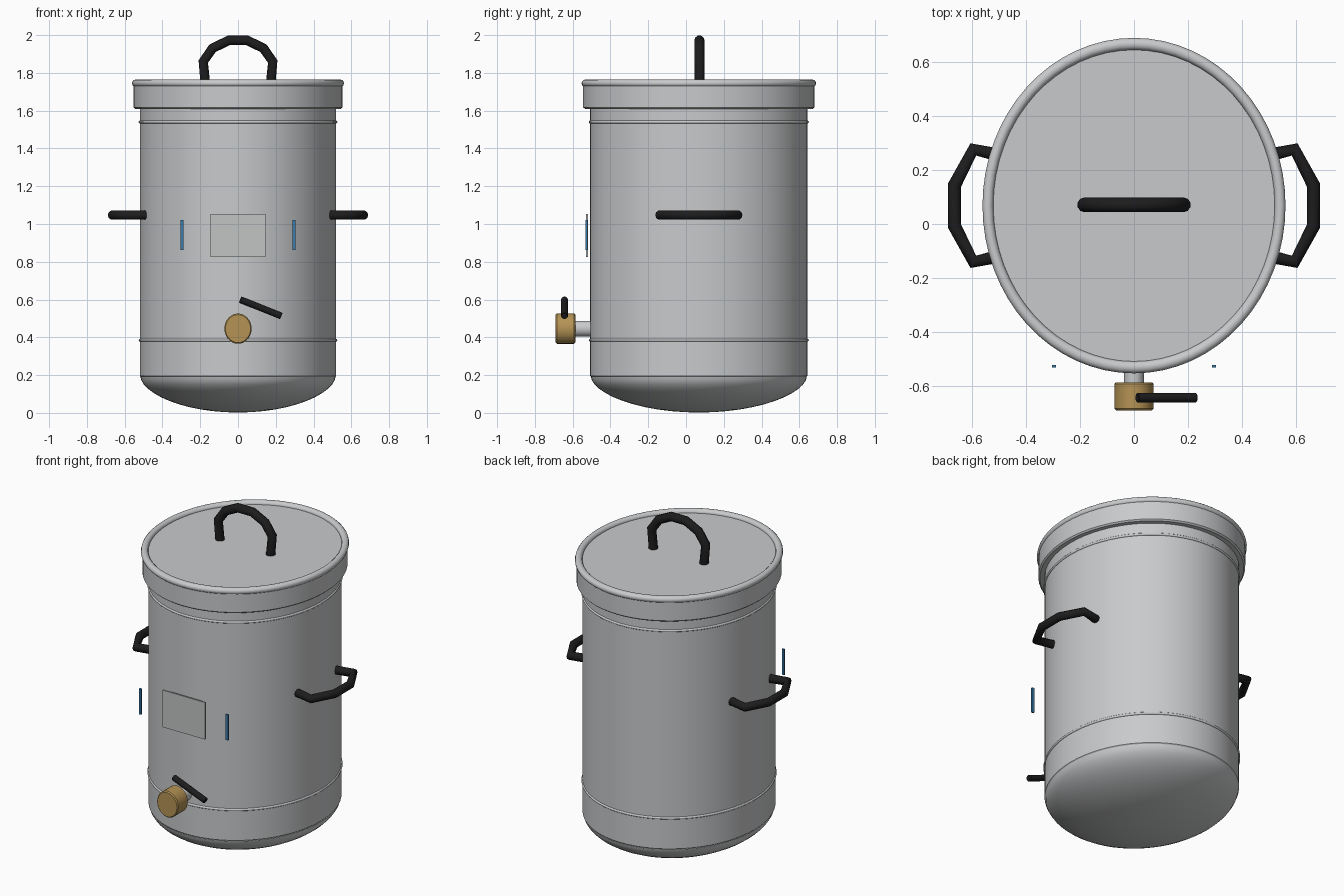
import bpy, bmesh, math
from mathutils import Vector, Matrix

if "Cube" in bpy.data.objects:
    bpy.data.objects.remove(bpy.data.objects["Cube"])

CY = 0.068      # centre of the pot in y
SQUASH = 1.107  # pot is slightly longer in y than in x


def material(name, rgb):
    m = bpy.data.materials.new(name)
    m.use_nodes = True
    m.diffuse_color = (*rgb, 1)
    m.node_tree.nodes["Principled BSDF"].inputs["Base Color"].default_value = (*rgb, 1)
    return m


STEEL = material("steel", (0.58, 0.59, 0.60))
PLATE = material("plate_grey", (0.54, 0.56, 0.55))
BLACK = material("black_grip", (0.012, 0.012, 0.013))
BRASS = material("brass", (0.46, 0.29, 0.09))
BLUE = material("blue", (0.04, 0.20, 0.42))


def finish(name, bm, mat):
    bmesh.ops.recalc_face_normals(bm, faces=bm.faces)
    mesh = bpy.data.meshes.new(name)
    bm.to_mesh(mesh)
    bm.free()
    mesh.materials.append(mat)
    ob = bpy.data.objects.new(name, mesh)
    bpy.context.collection.objects.link(ob)
    bpy.ops.object.select_all(action="DESELECT")
    ob.select_set(True)
    bpy.context.view_layer.objects.active = ob
    bpy.ops.object.shade_smooth_by_angle(angle=math.radians(35))
    return ob


def lathe(name, profile, mat, matrix, closed=False, steps=64):
    """Spin an (r, z) profile about z, then place it with the matrix."""
    bm = bmesh.new()
    vs = [bm.verts.new((r, 0, z)) for r, z in profile]
    pairs = list(zip(vs, vs[1:])) + ([(vs[-1], vs[0])] if closed else [])
    edges = [bm.edges.new(p) for p in pairs]
    bmesh.ops.spin(bm, geom=vs + edges, cent=(0, 0, 0), axis=(0, 0, 1),
                   angle=math.tau, steps=steps, use_duplicate=False)
    bmesh.ops.remove_doubles(bm, verts=bm.verts, dist=1e-5)
    bm.transform(matrix)
    return finish(name, bm, mat)


def ring(name, major, minor, z, mat):
    turns = [math.tau * i / 12 for i in range(12)]
    prof = [(major + minor * math.cos(a), z + minor * math.sin(a)) for a in turns]
    return lathe(name, prof, mat, POT, closed=True)


def rod(name, start, end, radius, mat, bevel=0.004, squeeze=1.0):
    """Capped cylinder with softened rims between two points."""
    a, b = Vector(start), Vector(end)
    n = (b - a).length
    prof = [(0, 0), (radius - bevel, 0), (radius, bevel),
            (radius, n - bevel), (radius - bevel, n), (0, n)]
    turn = (b - a).to_track_quat("Z", "Y").to_matrix().to_4x4()
    place = Matrix.Translation(a) @ Matrix.Diagonal((squeeze, 1, 1, 1)) @ turn
    return lathe(name, prof, mat, place, steps=32)


def tube(name, points, radius, mat):
    """Bent grip made from a bevelled poly curve."""
    cu = bpy.data.curves.new(name, "CURVE")
    cu.dimensions = "3D"
    cu.bevel_depth = radius
    cu.bevel_resolution = 3
    cu.use_fill_caps = True
    sp = cu.splines.new("POLY")
    sp.points.add(len(points) - 1)
    for p, co in zip(sp.points, points):
        p.co = (*co, 1)
    cu.materials.append(mat)
    ob = bpy.data.objects.new(name, cu)
    bpy.context.collection.objects.link(ob)
    return ob


def slab(name, centre, size, mat):
    bm = bmesh.new()
    bmesh.ops.create_cube(bm, size=1, matrix=Matrix.Translation(centre) @ Matrix.Diagonal((*size, 1)))
    return finish(name, bm, mat)


POT = Matrix.Translation((0, CY, 0)) @ Matrix.Diagonal((1, SQUASH, 1, 1))

# Pot wall and domed base
lathe("pot_body", [(0, 0.19), (0.514, 0.19), (0.52, 0.196), (0.52, 1.65), (0, 1.65)], STEEL, POT)
dome = [(0.516 * math.sin(a), 0.19 - 0.188 * math.cos(a) ** 1.15)
        for a in (math.pi / 2 * i / 12 for i in range(13))]
lathe("domed_base", dome, STEEL, POT)
ring("lower_bead", 0.518, 0.008, 0.385, STEEL)
ring("upper_bead", 0.518, 0.008, 1.54, STEEL)

# Lid with rolled rim
lathe("lid", [(0, 1.61), (0.545, 1.61), (0.553, 1.618), (0.553, 1.745), (0, 1.745)], STEEL, POT)
ring("lid_rim", 0.541, 0.02, 1.745, STEEL)

# Grips: one arch on the lid, one on each side
half = [(0.172, 1.735), (0.184, 1.86), (0.135, 1.93), (0.05, 1.972)]
arch = [(-x, z) for x, z in half] + [(x, z) for x, z in reversed(half)]
tube("lid_handle", [(x, CY + 0.003, z) for x, z in arch], 0.027, BLACK)

side = [(0.49, 0.185), (0.595, 0.208), (0.665, 0.075)]
bow = side + [(x, -y) for x, y in reversed(side)]
for s, label in ((1, "left"), (-1, "right")):
    tube(label + "_handle", [(s * x, CY + y, 1.047) for x, y in bow], 0.025, BLACK)

# Front plate and blue markers
slab("front_plate", (0, -0.524, 0.938), (0.29, 0.009, 0.228), PLATE)
for s, label in ((1, "left"), (-1, "right")):
    slab(label + "_marker", (s * 0.296, -0.527, 0.941), (0.015, 0.009, 0.158), BLUE)

# Tap: spout pipe, brass valve and lever
rod("tap_pipe", (0, -0.48, 0.446), (0, -0.6, 0.446), 0.041, STEEL, squeeze=0.9)
rod("tap_valve", (0, -0.586, 0.446), (0, -0.69, 0.446), 0.08, BRASS, 0.006, squeeze=0.9)
rod("tap_lever", (0.011, -0.643, 0.6), (0.23, -0.643, 0.513), 0.018, BLACK, 0.003)
